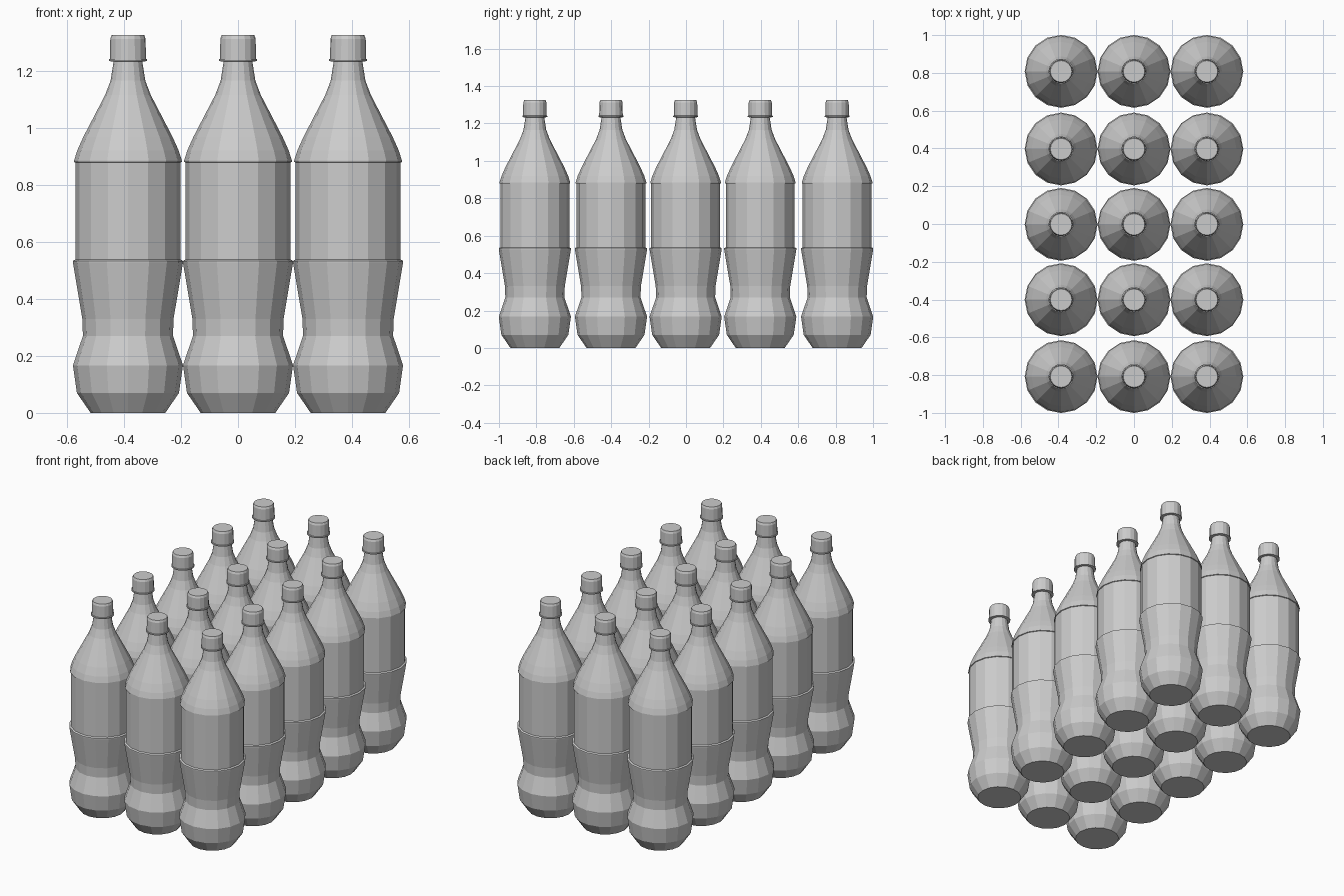
import bpy, bmesh
from math import cos, sin, pi

if "Cube" in bpy.data.objects:
    bpy.data.objects.remove(bpy.data.objects["Cube"])

SIDES = 16

# (radius, height) outlines, bottom to top
BOTTLE = [(0.131, 0.0), (0.179, 0.07), (0.193, 0.167), (0.158, 0.27),
          (0.160, 0.33), (0.193, 0.527), (0.193, 0.533), (0.184, 0.538),
          (0.184, 0.878), (0.189, 0.880), (0.189, 0.885), (0.178, 0.92),
          (0.157, 0.967), (0.080, 1.115), (0.061, 1.165), (0.050, 1.235)]
CAP = [(0.050, 1.232), (0.067, 1.234), (0.067, 1.241), (0.063, 1.242),
       (0.062, 1.312), (0.057, 1.325)]


def lathe(name, outline):
    """Turn an outline around z into a closed, flat-faced mesh."""
    bm = bmesh.new()
    rings = [[bm.verts.new((r * cos(2 * pi * i / SIDES), r * sin(2 * pi * i / SIDES), z))
              for i in range(SIDES)] for r, z in outline]
    for low, high in zip(rings, rings[1:]):
        for i in range(SIDES):
            j = (i + 1) % SIDES
            bm.faces.new((low[i], low[j], high[j], high[i]))
    bm.faces.new(rings[0][::-1])
    bm.faces.new(rings[-1])
    mesh = bpy.data.meshes.new(name)
    bm.to_mesh(mesh)
    bm.free()
    return mesh


def place(name, mesh, x, y):
    ob = bpy.data.objects.new(name, mesh)
    ob.location = (x, y, 0)
    bpy.context.collection.objects.link(ob)
    return ob


bottle_mesh = lathe("bottle", BOTTLE)
cap_mesh = lathe("bottle_cap", CAP)

# Pack of bottles: three across, five deep, each with its screw cap
for row, y in enumerate((-0.808, -0.401, -0.002, 0.397, 0.808)):
    for col, x in enumerate((-0.386, 0.0, 0.386)):
        tag = f"_{row + 1}_{col + 1}"
        bottle = place("bottle" + tag, bottle_mesh, x, y)
        cap = place("bottle_cap" + tag, cap_mesh, 0, 0)
        cap.parent = bottle
